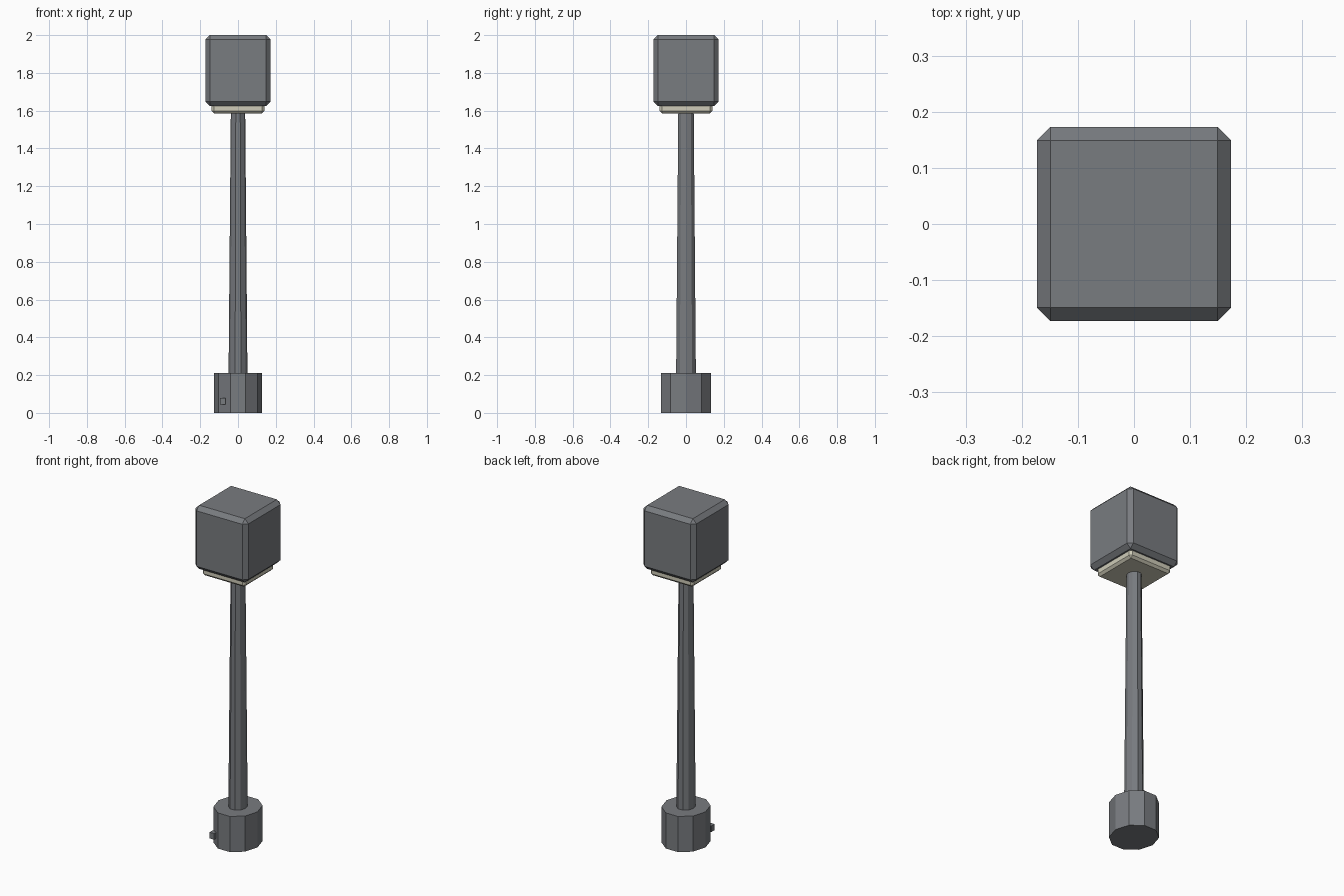
import bpy
import bmesh
from math import cos, sin, tau
from mathutils import Vector

cube = bpy.data.objects.get("Cube")
if cube:
    bpy.data.objects.remove(cube, do_unlink=True)


def make_material(name, colour):
    mat = bpy.data.materials.new(name)
    mat.use_nodes = True
    mat.diffuse_color = colour
    mat.node_tree.nodes["Principled BSDF"].inputs["Base Color"].default_value = colour
    return mat


grey = make_material("slate grey", (0.19, 0.2, 0.215, 1))
cream = make_material("warm cream", (0.62, 0.6, 0.48, 1))


def add_object(name, bm, mat):
    bmesh.ops.recalc_face_normals(bm, faces=bm.faces)
    mesh = bpy.data.meshes.new(name)
    bm.to_mesh(mesh)
    bm.free()
    mesh.materials.append(mat)
    obj = bpy.data.objects.new(name, mesh)
    bpy.context.collection.objects.link(obj)
    return obj


def prism(name, rings, mat, sides=10):
    """Faceted column through rings of (x radius, y radius, height)."""
    bm = bmesh.new()
    loops = []
    for rx, ry, z in rings:
        angles = [tau * i / sides for i in range(sides)]
        loops.append([bm.verts.new((rx * cos(a), ry * sin(a), z)) for a in angles])
    for low, high in zip(loops, loops[1:]):
        for i in range(sides):
            j = (i + 1) % sides
            bm.faces.new((low[i], low[j], high[j], high[i]))
    bm.faces.new(loops[0])
    bm.faces.new(loops[-1])
    return add_object(name, bm, mat)


def box(name, centre, size, mat, chamfer=0):
    """Box with optional flat chamfers."""
    bm = bmesh.new()
    bmesh.ops.create_cube(bm, size=1)
    bmesh.ops.scale(bm, vec=Vector(size), verts=bm.verts)
    bmesh.ops.translate(bm, vec=Vector(centre), verts=bm.verts)
    if chamfer:
        bmesh.ops.bevel(bm, geom=bm.edges[:], offset=chamfer, segments=1,
                        profile=0.5, affect='EDGES')
    return add_object(name, bm, mat)


# Footing with its small switch block
prism("base", [(0.127, 0.139, 0), (0.127, 0.139, 0.21)], grey)
box("base_switch", (-0.08, -0.115, 0.062), (0.03, 0.03, 0.036), grey)

# Tapered post
prism("post", [(0.05, 0.055, 0.2), (0.038, 0.043, 1.6)], grey)

# Pale light panel set into the underside of the head
box("light_panel", (0, 0, 1.625), (0.28, 0.28, 0.08), cream, 0.013)

# Chamfered head housing
box("head", (0, 0, 1.8125), (0.346, 0.346, 0.375), grey, 0.024)
